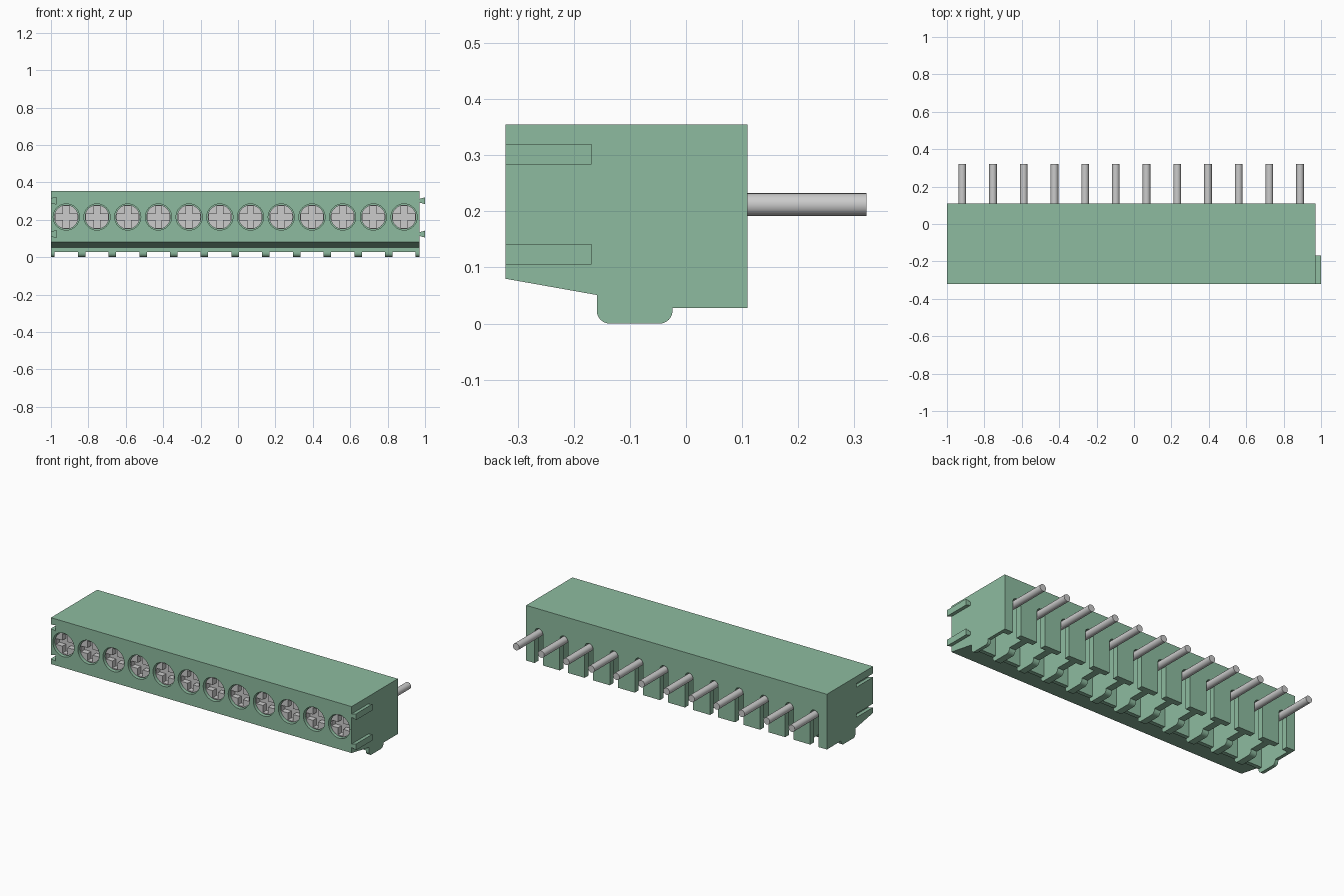
import bpy, bmesh, math
from mathutils import Matrix

if "Cube" in bpy.data.objects:
    bpy.data.objects.remove(bpy.data.objects["Cube"])

N, X0, X1 = 12, -1.0, 0.97
PITCH = (X1 - X0) / N
CENTERS = [X0 + PITCH * (i + 0.5) for i in range(N)]
ZC = 0.212

green = bpy.data.materials.new("green_plastic")
green.diffuse_color = (0.27, 0.50, 0.35, 1)
green.use_nodes = True
green.node_tree.nodes["Principled BSDF"].inputs["Base Color"].default_value = green.diffuse_color


def prism(bm, pts, axis, a, b):
    """Extrude a 2D outline along x (pts = y,z) or y (pts = x,z)."""
    def put(p, t):
        return (t, p[0], p[1]) if axis == 'x' else (p[0], t, p[1])
    va = [bm.verts.new(put(p, a)) for p in pts]
    vb = [bm.verts.new(put(p, b)) for p in pts]
    n = len(pts)
    faces = [bm.faces.new(va), bm.faces.new(vb[::-1])]
    for i in range(n):
        j = (i + 1) % n
        faces.append(bm.faces.new((va[j], va[i], vb[i], vb[j])))
    bmesh.ops.recalc_face_normals(bm, faces=faces)


def rect(u0, u1, v0, v1):
    return [(u0, v0), (u1, v0), (u1, v1), (u0, v1)]


def arc(u, v, r, a0, a1, n):
    return [(u + r * math.cos(math.radians(a0 + (a1 - a0) * k / n)),
             v + r * math.sin(math.radians(a0 + (a1 - a0) * k / n))) for k in range(n + 1)]


def circle(u, v, r, n=32):
    return arc(u, v, r, 0, 360, n)[:-1]


def make(name, parts, mat=None):
    bm = bmesh.new()
    for p in parts:
        prism(bm, *p)
    me = bpy.data.meshes.new(name)
    bm.to_mesh(me)
    bm.free()
    ob = bpy.data.objects.new(name, me)
    bpy.context.collection.objects.link(ob)
    if mat:
        me.materials.append(mat)
    return ob


def cut(ob, parts):
    cutter = make("cutter", parts)
    cutter.hide_render = True
    m = ob.modifiers.new("cut", 'BOOLEAN')
    m.operation, m.solver, m.object = 'DIFFERENCE', 'EXACT', cutter
    bpy.context.view_layer.objects.active = ob
    bpy.ops.object.modifier_apply(modifier=m.name)
    bpy.data.objects.remove(cutter)


def smooth(ob):
    bpy.ops.object.select_all(action='DESELECT')
    ob.select_set(True)
    bpy.context.view_layer.objects.active = ob
    bpy.ops.object.shade_smooth_by_angle(angle=math.radians(30))


# Housing: side profile with rounded foot
profile = ([(-0.322, 0.08), (-0.322, 0.355), (0.11, 0.355), (0.11, 0.028), (-0.024, 0.028)]
           + arc(-0.047, 0.023, 0.023, 0, -90, 6)
           + arc(-0.136, 0.023, 0.023, -90, -180, 6) + [(-0.159, 0.051)])
housing = make("housing", [(profile, 'x', X0, X1)], green)

# Foot trimmed to narrow ribs, then wire pockets open from below
W = 0.062
cut(housing, [(rect(x - W, x + W, -0.02, 0.028), 'y', -0.2, -0.01) for x in CENTERS])
cut(housing, [(rect(x - W, x + W, -0.02, 0.30), 'y', -0.135, 0.075) for x in CENTERS])

# Arched pin slots in the back wall
R = 0.027
cut(housing, [([(x + R, -0.02)] + arc(x, ZC, R, 0, 180, 10) + [(x - R, -0.02)], 'y', 0.05, 0.13)
              for x in CENTERS])

# Screw holes in the front
cut(housing, [(circle(x, ZC + 0.003, 0.070), 'y', -0.34, -0.19) for x in CENTERS])


# Dovetail grooves on the left end, matching tabs on the right end
def dovetail(x, z, extra):
    return [(x - extra, z - 0.010), (x + 0.03, z - 0.0185), (x + 0.03, z + 0.0185), (x - extra, z + 0.010)]


RAILS = (0.1235, 0.302)
cut(housing, [(dovetail(X0, z, 0.004), 'y', -0.34, -0.168) for z in RAILS])
smooth(housing)
make("dovetail_tabs", [(dovetail(X1, z, 0.0), 'y', -0.322, -0.168) for z in RAILS], green)

# Screws with cross recess, one mesh shared by all
L, T = 0.058, 0.017
cross = [(-L, -T), (-T, -T), (-T, -L), (T, -L), (T, -T), (L, -T),
         (L, T), (T, T), (T, L), (-T, L), (-T, T), (-L, T)]
screw = make("screw_1", [(circle(0, 0, 0.065), 'y', -0.308, -0.19)])
cut(screw, [(cross, 'y', -0.33, -0.275)])
smooth(screw)

# Solder pins
pin = make("pin_1", [(circle(0, 0, 0.0205, 20), 'y', 0.03, 0.322)])
smooth(pin)

for i, x in enumerate(CENTERS):
    for src, z in ((screw, ZC + 0.003), (pin, ZC)):
        ob = src
        if i:
            ob = src.copy()
            ob.name = src.name.replace("_1", f"_{i + 1}")
            bpy.context.collection.objects.link(ob)
        ob.location = (x, 0, z)
